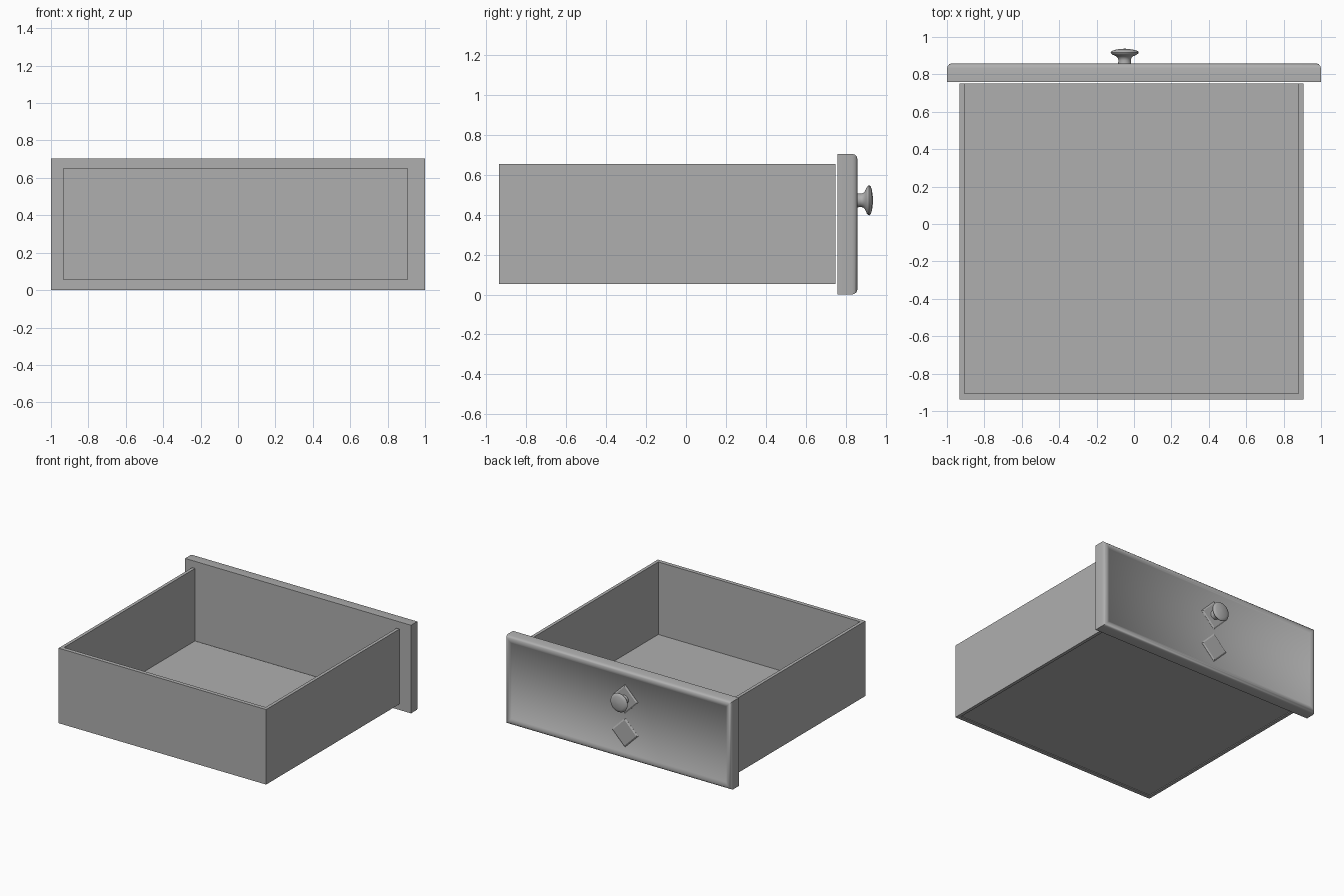
import bpy, bmesh, math
from mathutils import Vector

if "Cube" in bpy.data.objects:
    bpy.data.objects.remove(bpy.data.objects["Cube"])

GREY = bpy.data.materials.new("dark_grey")
GREY.diffuse_color = (0.43, 0.43, 0.43, 1)
GREY.use_nodes = True
GREY.node_tree.nodes["Principled BSDF"].inputs["Base Color"].default_value = GREY.diffuse_color


def finish(name, bm, smooth=None):
    bmesh.ops.recalc_face_normals(bm, faces=bm.faces)
    me = bpy.data.meshes.new(name)
    bm.to_mesh(me)
    bm.free()
    me.materials.append(GREY)
    ob = bpy.data.objects.new(name, me)
    bpy.context.collection.objects.link(ob)
    if smooth:
        bpy.ops.object.select_all(action='DESELECT')
        ob.select_set(True)
        bpy.context.view_layer.objects.active = ob
        bpy.ops.object.shade_smooth_by_angle(angle=math.radians(smooth))
    return ob


def box(name, lo, hi):
    bm = bmesh.new()
    bmesh.ops.create_cube(bm, size=1)
    for v in bm.verts:
        v.co = Vector([(a + b) / 2 + c * (b - a) for a, b, c in zip(lo, hi, v.co)])
    return finish(name, bm)


def loft(name, loops, smooth=None):
    """Bridge a stack of equal-length loops and cap both ends."""
    bm = bmesh.new()
    rings = [[bm.verts.new(p) for p in loop] for loop in loops]
    n = len(rings[0])
    for a, b in zip(rings, rings[1:]):
        for i in range(n):
            j = (i + 1) % n
            bm.faces.new((a[i], a[j], b[j], b[i]))
    bm.faces.new(rings[0])
    bm.faces.new(rings[-1])
    return finish(name, bm, smooth)


def rect(inset, y):
    x, z0, z1 = 1 - inset, inset, 0.705 - inset
    return [(-x, y, z0), (x, y, z0), (x, y, z1), (-x, y, z1)]


def ring(r, y, cx, cz, n):
    return [(cx + r * math.sin(2 * math.pi * i / n), y,
             cz + r * math.cos(2 * math.pi * i / n)) for i in range(n)]


# Drawer box: two sides, end wall and a slightly raised floor
X0, X1, Y0, Y1, Z0, Z1 = -0.932, 0.905, -0.937, 0.75, 0.053, 0.653
T = 0.026
box("side_left", (X0, Y0, Z0), (X0 + T, Y1, Z1))
box("side_right", (X1 - T, Y0, Z0), (X1, Y1, Z1))
box("end_wall", (X0 + T, Y0, Z0), (X1 - T, Y0 + 0.032, Z1))
box("floor", (X0 + T, Y0 + 0.032, Z0 + 0.006), (X1 - T, Y1, Z0 + 0.02))

# Face panel with rounded raised border and recessed centre
FACE = 0.841
profile = [(0, 0.759), (0, 0.832), (0.004, 0.845), (0.013, 0.855), (0.026, 0.859),
           (0.039, 0.856), (0.050, 0.849), (0.057, FACE)]
loft("face_panel", [rect(i, y) for i, y in profile], 60)

# Two thin raised diamonds with chamfered edges
KX, KZ = -0.05, 0.472
for name, z in (("diamond_upper", KZ), ("diamond_lower", 0.205)):
    loft(name, [ring(r, y, KX, z, 4) for r, y in
                ((0.117, FACE - 0.004), (0.117, FACE + 0.001), (0.102, FACE + 0.008))])

# Turned knob
knob = [(0.036, FACE), (0.035, 0.862), (0.033, 0.875), (0.036, 0.887), (0.046, 0.897),
        (0.064, 0.905), (0.073, 0.912), (0.075, 0.918), (0.070, 0.925),
        (0.052, 0.931), (0.028, 0.935), (0.006, 0.937)]
loft("knob", [ring(r, y, KX, KZ, 32) for r, y in knob], 50)
